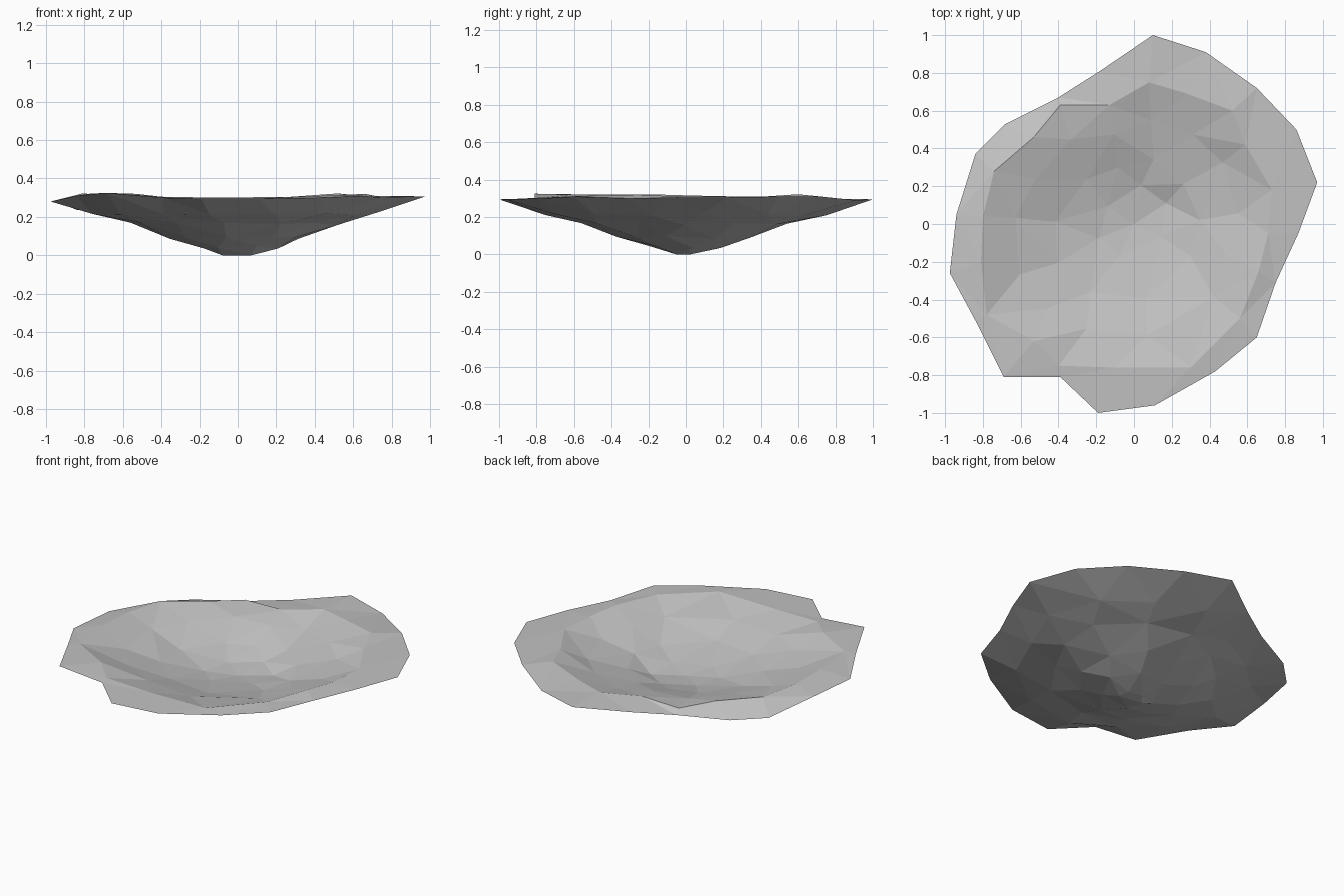
import bpy
import bmesh
import random
from mathutils import Vector
from mathutils.geometry import delaunay_2d_cdt

random.seed(4)

cube = bpy.data.objects.get("Cube")
if cube:
    bpy.data.objects.remove(cube)

stone = bpy.data.materials.new("grey_stone")
stone.use_nodes = True
grey = (0.54, 0.54, 0.54, 1)
stone.diffuse_color = grey
stone.node_tree.nodes["Principled BSDF"].inputs["Base Color"].default_value = grey

# Outer edge of the slab, clockwise from the back
EDGE = [(.10, 1, .295), (.38, .91, .29), (.65, .72, .31), (.86, .5, .31), (.97, .22, .305),
        (.87, -.05, .305), (.75, -.31, .3), (.65, -.6, .31), (.43, -.78, .3), (.11, -.96, .295),
        (-.19, -1, .295), (-.39, -.81, .3), (-.69, -.81, .325), (-.84, -.51, .31), (-.975, -.26, .28),
        (-.94, .05, .28), (-.84, .37, .237), (-.68, .53, .24), (-.4, .67, .252), (-.18, .81, .265)]

# Crest where the rim turns down into the hollow
CREST = [(.08, .75, .298), (.28, .69, .305), (.52, .6, .322), (.59, .42, .31), (.73, .18, .31),
         (.71, -.05, .31), (.66, -.25, .32), (.56, -.5, .315), (.3, -.76, .305), (-.1, -.76, .3),
         (-.4, -.75, .305), (-.53, -.62, .32), (-.78, -.48, .32), (-.81, -.2, .322),
         (-.8, .04, .315), (-.74, .28, .31), (-.53, .46, .297), (-.39, .63, .278), (-.13, .63, .285)]


def ring(loop, scale, height, count, wobble):
    """Irregular ring of points inside a loop."""
    points = []
    shift = random.random()
    for i in range(count):
        t = (i + shift) * len(loop) / count
        k = int(t) % len(loop)
        a, b = Vector(loop[k]), Vector(loop[(k + 1) % len(loop)])
        p = a.lerp(b, t - int(t)) * scale
        points.append((p.x + random.uniform(-wobble, wobble),
                       p.y + random.uniform(-wobble, wobble),
                       height + random.uniform(-wobble, wobble) * .3))
    return points


def add_skin(bm, loops, loose):
    """Triangulate loops and loose points into one faceted skin."""
    points, edges = [], []
    for loop in loops:
        start, n = len(points), len(loop)
        edges += [(start + i, start + (i + 1) % n) for i in range(n)]
        points += loop
    points += loose
    flat = [Vector(p[:2]) for p in points]
    verts, _, faces, origin, _, _ = delaunay_2d_cdt(flat, edges, [], 1, 1e-5)
    made = [bm.verts.new((v.x, v.y, points[o[0]][2])) for v, o in zip(verts, origin)]
    for face in faces:
        bm.faces.new([made[i] for i in face])


bm = bmesh.new()

# Upper skin: rim and faceted shallow hollow
hollow = [(0, 0, .14)]
for scale, height, count in ((.76, .25, 14), (.5, .194, 10), (.25, .152, 6)):
    hollow += ring(CREST, scale, height, count, .025)
add_skin(bm, [EDGE, CREST], hollow)

# Lower skin: shallow cone with a small flat foot
belly = [(-.08, -.03, 0), (.07, -.05, 0), (.06, .02, 0), (-.04, .03, .003)]
for scale, height, count in ((.78, .217, 14), (.57, .163, 12), (.37, .093, 9), (.21, .042, 6)):
    belly += ring(EDGE, scale, height, count, .025)
add_skin(bm, [EDGE], belly)

# Join both skins along the outer edge
bmesh.ops.remove_doubles(bm, verts=bm.verts[:], dist=.001)
bmesh.ops.recalc_face_normals(bm, faces=bm.faces[:])

mesh = bpy.data.meshes.new("crater_slab")
bm.to_mesh(mesh)
bm.free()
mesh.materials.append(stone)
slab = bpy.data.objects.new("crater_slab", mesh)
bpy.context.collection.objects.link(slab)
